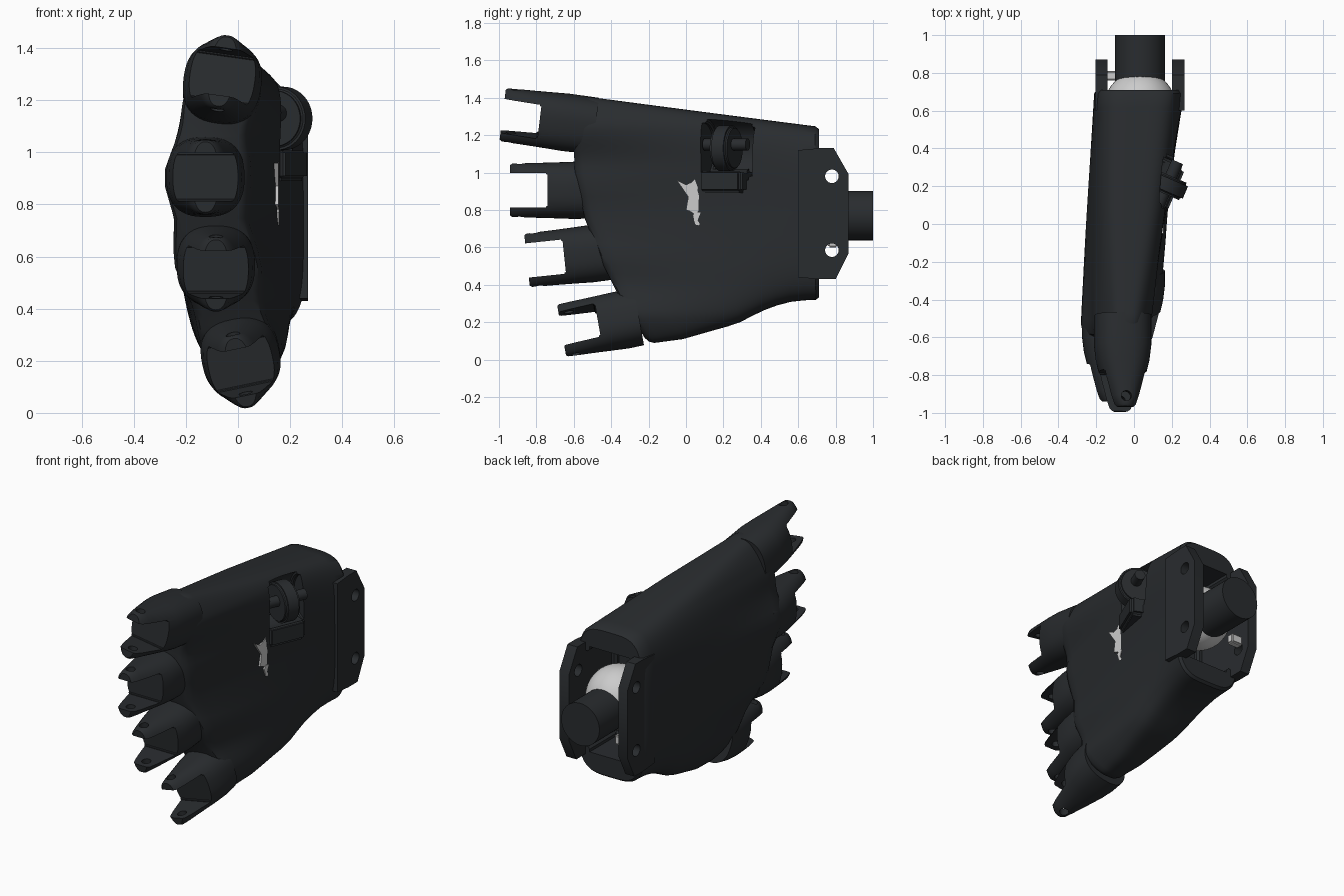
import bpy, bmesh, math
from mathutils import Matrix, Vector

if "Cube" in bpy.data.objects:
    bpy.data.objects.remove(bpy.data.objects["Cube"])

dark = bpy.data.materials.new("dark_plastic")
dark.diffuse_color = (0.022, 0.025, 0.028, 1)
dark.use_nodes = True
dark.node_tree.nodes["Principled BSDF"].inputs["Base Color"].default_value = dark.diffuse_color


def interp(table, v):
    if v <= table[0][0]:
        return table[0][1]
    for (a, p), (b, q) in zip(table, table[1:]):
        if v <= b:
            f = (v - a) / (b - a)
            return p + (q - p) * f
    return table[-1][1]


def finish(bm, name, mat=dark, matrix=None):
    bmesh.ops.recalc_face_normals(bm, faces=bm.faces)
    me = bpy.data.meshes.new(name)
    bm.to_mesh(me)
    bm.free()
    ob = bpy.data.objects.new(name, me)
    if matrix:
        me.transform(matrix)
    if mat:
        me.materials.append(mat)
    bpy.context.collection.objects.link(ob)
    return ob


def smooth(ob, angle=35):
    bpy.ops.object.select_all(action='DESELECT')
    ob.select_set(True)
    bpy.context.view_layer.objects.active = ob
    bpy.ops.object.shade_smooth_by_angle(angle=math.radians(angle))
    return ob


def cut(ob, cutter):
    cutter.hide_render = True
    m = ob.modifiers.new("cut", 'BOOLEAN')
    m.object, m.operation, m.solver = cutter, 'DIFFERENCE', 'EXACT'
    bpy.ops.object.select_all(action='DESELECT')
    bpy.context.view_layer.objects.active = ob
    ob.select_set(True)
    bpy.ops.object.modifier_apply(modifier=m.name)
    bpy.data.objects.remove(cutter)


def loft(rings, name, matrix=None):
    # rings are left/right symmetric in index, so caps are strips of quads
    bm = bmesh.new()
    vs = [[bm.verts.new(p) for p in r] for r in rings]
    n = len(rings[0])
    for a, b in zip(vs, vs[1:]):
        for i in range(n):
            bm.faces.new((a[i], a[(i + 1) % n], b[(i + 1) % n], b[i]))
    for r in (vs[0], vs[-1]):
        for i in range(n // 2):
            bm.faces.new(list(dict.fromkeys((r[i], r[i + 1], r[n - i - 1], r[(n - i) % n]))))
    return finish(bm, name, dark, matrix)


def cylinder(name, r, depth, loc, axis, mat=dark, bevel=0, seg=40):
    bm = bmesh.new()
    bmesh.ops.create_cone(bm, cap_ends=True, segments=seg, radius1=r, radius2=r, depth=depth)
    if bevel:
        rim = [e for e in bm.edges if abs(e.verts[0].co.z - e.verts[1].co.z) < 1e-6]
        bmesh.ops.bevel(bm, geom=rim, offset=bevel, segments=3, affect='EDGES')
    rot = Vector(axis).to_track_quat('Z', 'Y').to_matrix().to_4x4()
    return finish(bm, name, mat, Matrix.Translation(loc) @ rot)


def box(name, lo, hi, bevel=0, mat=dark, matrix=None):
    bm = bmesh.new()
    bmesh.ops.create_cube(bm, size=1)
    for v in bm.verts:
        v.co = [(l + h) / 2 + c * (h - l) for l, h, c in zip(lo, hi, v.co)]
    if bevel:
        bmesh.ops.bevel(bm, geom=bm.edges[:], offset=bevel, segments=3, affect='EDGES')
    return finish(bm, name, mat, matrix)


def plate(name, yz, x0, x1, mat=dark):
    bm = bmesh.new()
    f = bm.faces.new([bm.verts.new((x0, y, z)) for y, z in yz])
    g = bmesh.ops.extrude_face_region(bm, geom=[f])['geom']
    bmesh.ops.translate(bm, vec=(x1 - x0, 0, 0), verts=[v for v in g if isinstance(v, bmesh.types.BMVert)])
    return finish(bm, name, mat)


# palm: loft from the bowed knuckle edge to the boxy wrist
FRONT_Y = [(0.085, -0.2), (0.3, -0.34), (0.5, -0.44), (0.75, -0.54), (1.0, -0.595), (1.16, -0.6), (1.41, -0.56)]
FRONT_X = [(0.09, 0.03), (0.24, 0.01), (0.4, -0.04), (0.56, -0.08), (0.75, -0.11), (0.9, -0.125),
           (1.05, -0.105), (1.25, -0.055), (1.41, -0.045)]
BOTTOM = [(0, 0.085), (0.22, 0.11), (0.55, 0.19), (0.75, 0.28), (0.88, 0.315), (1, 0.32)]


def palm_ring(t, inset=0.0, n=96):
    zb, zt = interp(BOTTOM, t) + inset, 1.41 - 0.165 * t - inset
    ring = []
    for i in range(n):
        a = 2 * math.pi * i / n
        c, s = math.cos(a), math.sin(a)
        p = 0.5 if t > 0.5 else 0.62 - 0.24 * t
        z = (zb + zt) / 2 + (zt - zb) / 2 * math.copysign(abs(c) ** p, c)
        groove = math.sin(math.pi * (z - 0.24) / 0.334) ** 2
        wf = 0.165 - 0.03 * (1 - t) ** 2 * groove
        w = wf + (0.24 - wf) * t - inset
        xc = interp(FRONT_X, z) * (1 - t) + 0.03 * t
        x = xc + w * math.copysign(abs(s) ** p, s) if abs(s) > 1e-6 else xc
        yf = interp(FRONT_Y, z)
        ring.append((x, yf + (0.71 - yf) * t, z))
    return ring


palm = loft([palm_ring(0, 0.03), palm_ring(0.01, 0.01), palm_ring(0.035)]
            + [palm_ring(k / 14) for k in range(1, 14)]
            + [palm_ring(0.985), palm_ring(1, 0.012)], "palm")
cut(palm, box("wrist_cutter", (-0.14, 0.42, 0.45), (0.2, 0.95, 1.11), 0.03))

# thumb joint: socket, wheel, axle and saddle
AX = Vector((0.4, 0.92, 0)).normalized()
C = Vector((0.16, 0.215, 1.13))
cut(palm, cylinder("thumb_cutter", 0.165, 0.27, C + Vector((0.03, 0, -0.01)), AX, bevel=0.02))
smooth(palm)
smooth(cylinder("thumb_wheel", 0.122, 0.1, C, AX, bevel=0.015))
smooth(cylinder("thumb_axle", 0.032, 0.25, C + Vector((0.02, 0.0, 0.02)), AX))
turn = Matrix.Translation((0.15, 0.21, 0.95)) @ Matrix.Rotation(math.radians(-23), 4, 'Z')
saddle = box("thumb_saddle", (-0.1, -0.125, -0.06), (0.08, 0.125, 0.07), 0.02, dark, turn)
cut(saddle, cylinder("saddle_cutter", 0.135, 0.5, C, AX))
smooth(saddle)

# wrist flaps with screw holes
FLAP = [(0.6, 1.12), (0.71, 1.13), (0.79, 1.13), (0.87, 0.99), (0.87, 0.57), (0.8, 0.43), (0.71, 0.43), (0.6, 0.44)]
for side, x0, x1 in (("left", -0.203, -0.14), ("right", 0.2, 0.268)):
    flap = plate("wrist_flap_" + side, FLAP, x0, x1)
    for z in (0.98, 0.585):
        cut(flap, cylinder("screw_cutter", 0.036, 0.3, ((x0 + x1) / 2, 0.78, z), (1, 0, 0)))
    smooth(flap)

# wrist shaft and light inner mechanism
smooth(cylinder("wrist_shaft", 0.132, 0.5, (0.032, 0.75, 0.77), (0, 1, 0), seg=48))
bm = bmesh.new()
bmesh.ops.create_uvsphere(bm, u_segments=40, v_segments=24, radius=0.19)
smooth(finish(bm, "inner_dome", None, Matrix.Translation((0.032, 0.62, 0.8))))
box("inner_bracket", (-0.15, 0.76, 0.6), (-0.07, 0.81, 0.66), 0.008, None)
plate("inner_lever", [(-0.05, 0.96), (0, 0.935), (0.03, 0.945), (0.08, 1.0), (0.09, 0.97), (0.06, 0.91),
                      (0.085, 0.82), (0.05, 0.775), (0.03, 0.79), (0, 0.8), (0.012, 0.87)], 0.06, 0.155, None)
plate("inner_hook", [(0.035, 0.77), (0.05, 0.79), (0.078, 0.785), (0.062, 0.745), (0.08, 0.715), (0.05, 0.722)],
      0.06, 0.158, None)


# finger forks: tapered round stub, slotted, with a pin hole near the tip
def finger(name, tip, tilt, roll, length):
    m = (Matrix.Translation(tip) @ Matrix.Rotation(math.radians(-tilt), 4, 'X')
         @ Matrix.Rotation(math.radians(roll), 4, 'Y'))
    rings = []
    for y, w, h in ((0, 0.05, 0.135), (0.012, 0.066, 0.143), (0.06, 0.085, 0.145), (0.16, 0.115, 0.147),
                    (0.26, 0.14, 0.15), (0.34, 0.15, 0.153), (length, 0.15, 0.15)):
        ring = []
        for i in range(48):
            a = 2 * math.pi * i / 48
            s, c = math.sin(a), math.cos(a)
            e = 0.8
            ring.append((w * math.copysign(abs(s) ** e, s), y, h * math.copysign(abs(c) ** e, c)))
        rings.append(ring)
    ob = loft(rings, name, m)
    cut(ob, box("slot_cutter", (-0.3, -0.1, -0.092), (0.3, 0.2, 0.092), 0.008, dark, m))
    pin = m @ Vector((0, 0.055, 0))
    cut(ob, cylinder("pin_cutter", 0.027, 0.5, pin, m.to_3x3() @ Vector((0, 0, 1)), seg=24))
    smooth(ob)


finger("index_fork", (-0.06, -0.98, 1.31), 7, 8, 0.5)
finger("middle_fork", (-0.125, -0.94, 0.905), 0, 0, 0.45)
finger("ring_fork", (-0.085, -0.85, 0.53), -6, 0, 0.45)
finger("small_fork", (0.01, -0.665, 0.155), -10, -12, 0.42)
